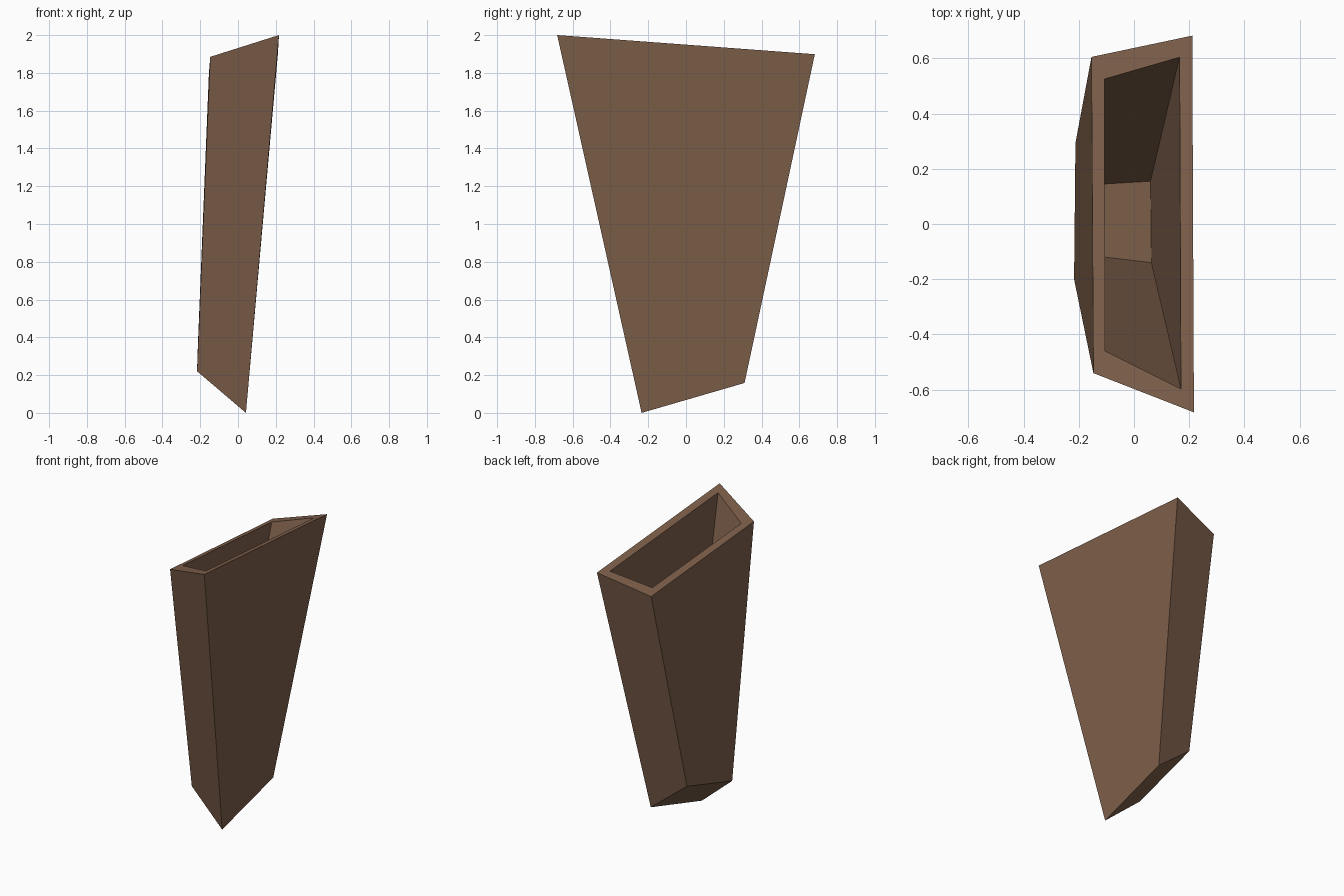
import bpy, bmesh

if "Cube" in bpy.data.objects:
    bpy.data.objects.remove(bpy.data.objects["Cube"])

# One flat brown for the whole planter
brown = bpy.data.materials.new("warm brown")
brown.diffuse_color = (0.21, 0.117, 0.07, 1)
brown.use_nodes = True
brown.node_tree.nodes["Principled BSDF"].inputs["Base Color"].default_value = brown.diffuse_color


def rim_z(x, y):
    # tilted plane of the open rim
    return 2.0 + 0.288 * (x - 0.217) - 0.073 * (y + 0.68)


def base_z(x, y):
    # steeper tilted plane of the underside
    return -0.81 * (x - 0.042) + 0.31 * (y + 0.235)


def floor_z(x, y):
    # inner floor, close to level
    return 0.44 - 0.1 * (x - 0.06)


# Rings of corners (x, y): front right, back right, back left, front left
RINGS = [
    ([(0.042, -0.235), (0.055, 0.31), (-0.212, 0.293), (-0.217, -0.2)], base_z),
    ([(0.217, -0.682), (0.211, 0.682), (-0.154, 0.605), (-0.147, -0.54)], rim_z),
    ([(0.17, -0.597), (0.165, 0.604), (-0.107, 0.525), (-0.105, -0.46)], rim_z),
    ([(0.063, -0.14), (0.06, 0.155), (-0.14, 0.143), (-0.14, -0.116)], floor_z),
]

# Hollow tapered pot: outer walls, rim, inner walls, then both caps
bm = bmesh.new()
rings = [[bm.verts.new((x, y, height(x, y))) for x, y in pts] for pts, height in RINGS]
for lower, upper in zip(rings, rings[1:]):
    for i in range(4):
        j = (i + 1) % 4
        bm.faces.new((lower[i], lower[j], upper[j], upper[i]))
bm.faces.new(rings[0][::-1])   # underside
bm.faces.new(rings[-1])        # inner floor
bmesh.ops.recalc_face_normals(bm, faces=bm.faces)

mesh = bpy.data.meshes.new("tapered_pot")
bm.to_mesh(mesh)
bm.free()
mesh.materials.append(brown)
pot = bpy.data.objects.new("tapered_pot", mesh)
bpy.context.collection.objects.link(pot)
